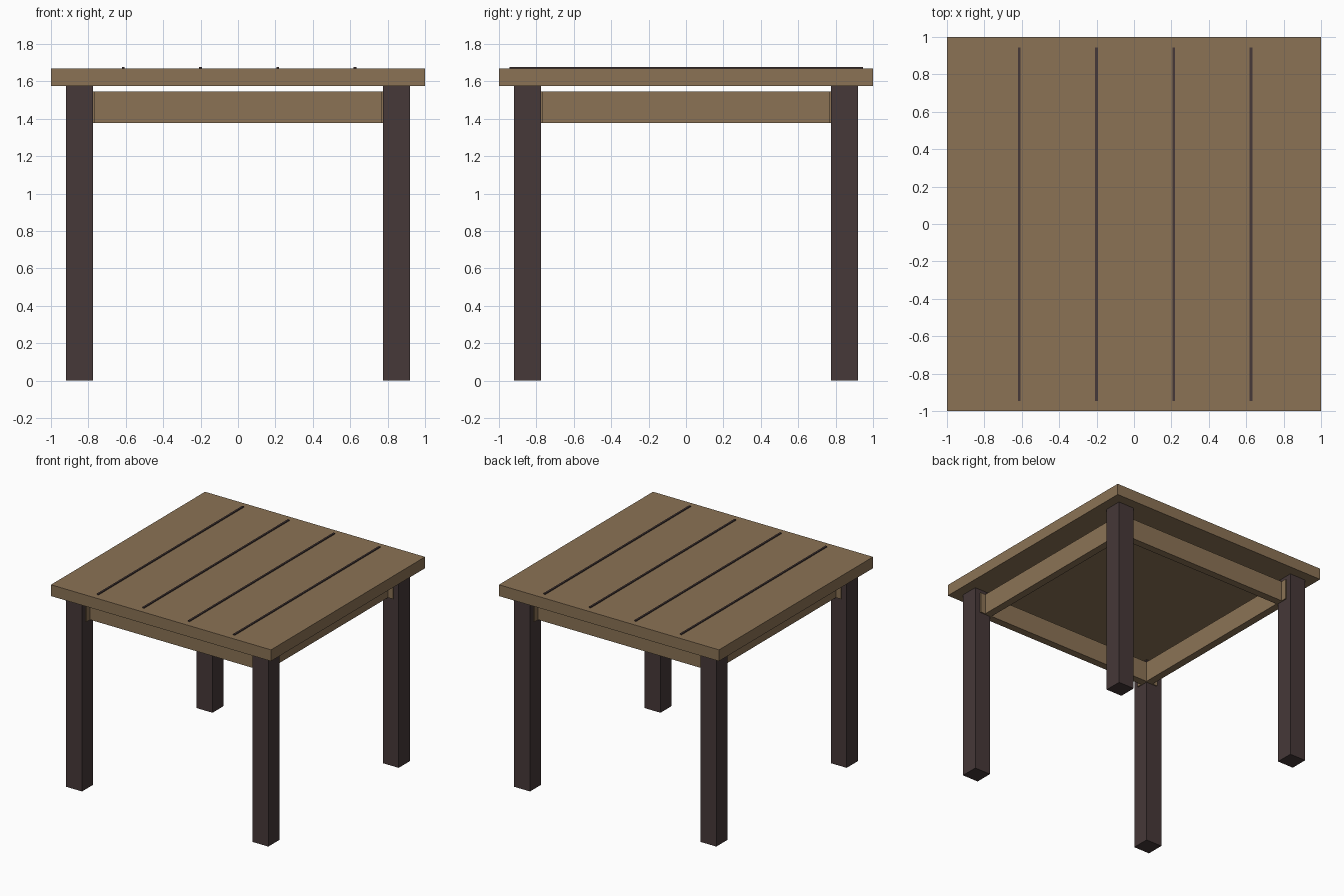
import bpy

if "Cube" in bpy.data.objects:
    bpy.data.objects.remove(bpy.data.objects["Cube"])


def material(name, rgb):
    m = bpy.data.materials.new(name)
    m.diffuse_color = (*rgb, 1.0)
    m.use_nodes = True
    m.node_tree.nodes["Principled BSDF"].inputs["Base Color"].default_value = m.diffuse_color
    return m


WOOD = material("warm_brown_wood", (0.258, 0.171, 0.091))
DARK = material("dark_brown_wood", (0.061, 0.040, 0.040))


def box(name, lo, hi, mat):
    """Axis-aligned box between two opposite corners."""
    bpy.ops.mesh.primitive_cube_add(size=1)
    ob = bpy.context.object
    ob.name = name
    ob.location = [(a + b) / 2 for a, b in zip(lo, hi)]
    ob.scale = [b - a for a, b in zip(lo, hi)]
    bpy.ops.object.transform_apply(location=True, rotation=False, scale=True)
    ob.data.materials.append(mat)
    return ob


TOP, UNDER = 1.669, 1.576           # tabletop faces
LEG_IN, LEG_OUT = 0.774, 0.919      # leg extents from the centre
AP_IN, AP_OUT, AP_END = 0.765, 0.827, 0.872
AP_LOW, AP_HIGH = 1.378, 1.547

# Tabletop
box("tabletop", (-1, -1, UNDER), (1, 1, TOP), WOOD)

# Raised plank seams
for i in range(4):
    x = 0.006 + (i - 1.5) * 0.413
    box(f"plank_seam_{i + 1}", (x - 0.0075, -0.945, TOP - 0.002),
        (x + 0.0075, 0.945, TOP + 0.008), DARK)

# Legs
for sx, xn in ((-1, "left"), (1, "right")):
    for sy, yn in ((-1, "front"), (1, "back")):
        xs = sorted((sx * LEG_IN, sx * LEG_OUT))
        ys = sorted((sy * LEG_IN, sy * LEG_OUT))
        box(f"{yn}_{xn}_leg", (xs[0], ys[0], 0), (xs[1], ys[1], UNDER), DARK)

# Aprons, crossing at the corners and running into the legs
for s, xn, yn in ((-1, "left", "front"), (1, "right", "back")):
    a, b = sorted((s * AP_IN, s * AP_OUT))
    box(f"{yn}_apron", (-AP_END, a, AP_LOW), (AP_END, b, AP_HIGH), WOOD)
    box(f"{xn}_apron", (a, -AP_END, AP_LOW), (b, AP_END, AP_HIGH), WOOD)
